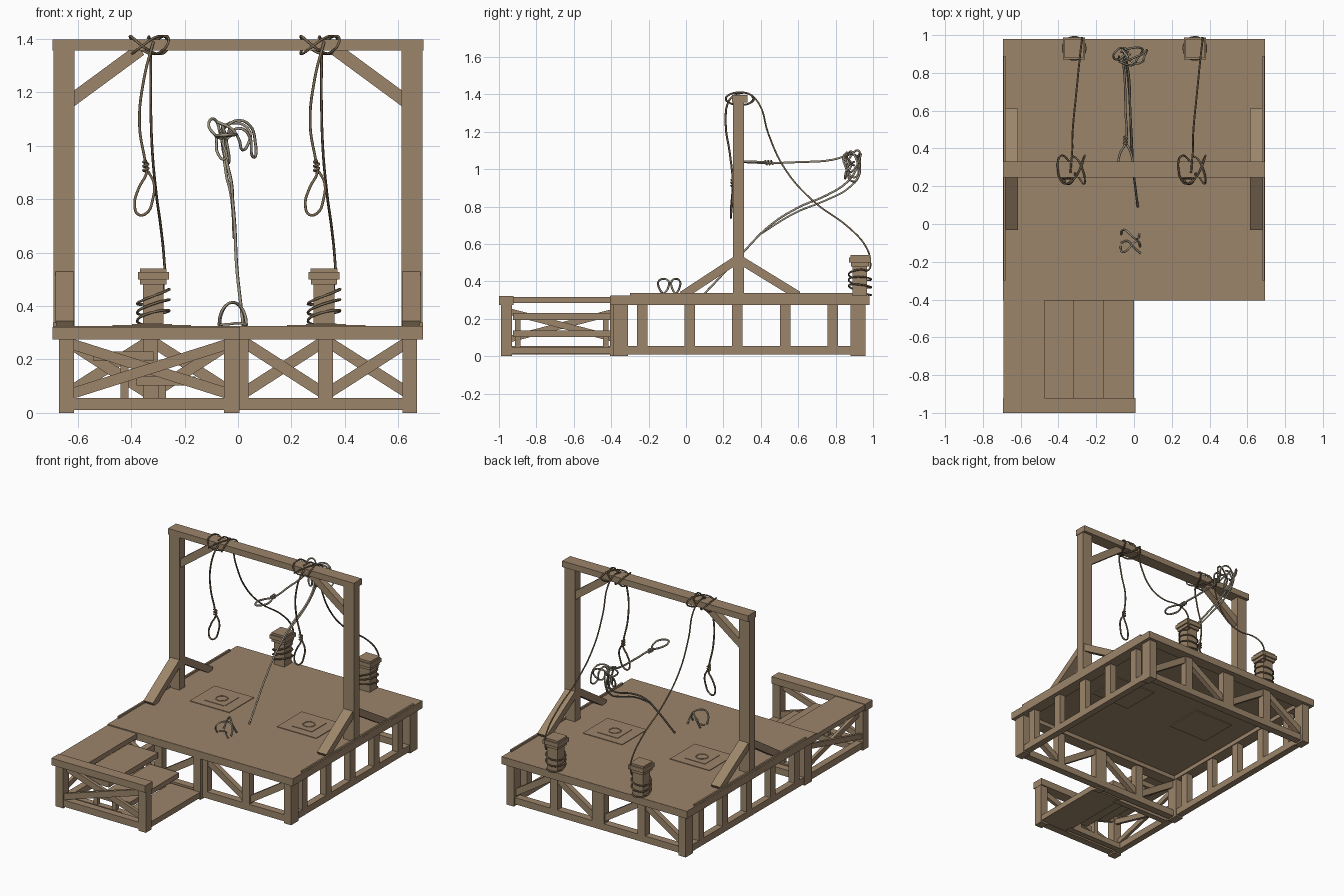
import bpy, math
from mathutils import Vector, Matrix

if "Cube" in bpy.data.objects:
    bpy.data.objects.remove(bpy.data.objects["Cube"])


def material(name, rgb):
    m = bpy.data.materials.new(name)
    m.diffuse_color = (*rgb, 1)
    m.use_nodes = True
    m.node_tree.nodes["Principled BSDF"].inputs["Base Color"].default_value = m.diffuse_color
    return m


WOOD = material("weathered wood", (0.335, 0.235, 0.145))
ROPE = material("brown rope", (0.20, 0.145, 0.085))
GREY_ROPE = material("grey rope", (0.33, 0.285, 0.21))

CUBE_FACES = [(0, 1, 3, 2), (4, 6, 7, 5), (0, 4, 5, 1), (2, 3, 7, 6), (0, 2, 6, 4), (1, 5, 7, 3)]


def block(name, size, matrix):
    """Box of the given size placed by a matrix."""
    verts = [matrix @ Vector((x * size[0], y * size[1], z * size[2]))
             for x in (-.5, .5) for y in (-.5, .5) for z in (-.5, .5)]
    me = bpy.data.meshes.new(name)
    me.from_pydata(verts, [], CUBE_FACES)
    me.materials.append(WOOD)
    ob = bpy.data.objects.new(name, me)
    bpy.context.collection.objects.link(ob)
    return ob


def box(name, x0, x1, y0, y1, z0, z1):
    c = Vector((x0 + x1, y0 + y1, z0 + z1)) / 2
    return block(name, (x1 - x0, y1 - y0, z1 - z0), Matrix.Translation(c))


def strut(name, a, b, width, depth, normal):
    """Slanted plank from a to b; depth is measured along normal."""
    a, b, n = Vector(a), Vector(b), Vector(normal)
    d = (b - a).normalized()
    rot = Matrix((d, n.cross(d), n)).transposed().to_4x4()
    return block(name, ((b - a).length, width, depth), Matrix.Translation((a + b) / 2) @ rot)


def rope(name, points, radius, mat, closed=False):
    """Smooth round cord through the points."""
    cu = bpy.data.curves.new(name, 'CURVE')
    cu.dimensions = '3D'
    cu.bevel_depth, cu.bevel_resolution, cu.resolution_u = radius, 1, 5
    cu.use_fill_caps = True
    sp = cu.splines.new('BEZIER')
    sp.bezier_points.add(len(points) - 1)
    for bp, p in zip(sp.bezier_points, points):
        bp.co = p
        bp.handle_left_type = bp.handle_right_type = 'AUTO'
    sp.use_cyclic_u = closed
    cu.materials.append(mat)
    ob = bpy.data.objects.new(name, cu)
    bpy.context.collection.objects.link(ob)
    bpy.ops.object.select_all(action='DESELECT')
    ob.select_set(True)
    bpy.context.view_layer.objects.active = ob
    bpy.ops.object.convert(target='MESH')
    bpy.ops.object.shade_smooth_by_angle(angle=math.radians(80))


X, Y = (1, 0, 0), (0, 1, 0)

# Platform deck with its rim beams
box("deck", -.692, .692, -.404, .979, .303, .325)
for y0, n in ((-.405, "front"), (.90, "back")):
    box(n + "_rim_beam", -.693, .693, y0, y0 + .08, .275, .323)
for s in (-1, 1):
    xs = sorted((s * .693, s * .613))
    box("side_rim_beam", *xs, -.325, .90, .275, .323)
    xs = sorted((s * .692, s * .680))
    box("deck_edge_strip", *xs, -.30, .89, .324, .338)

# Corner posts, bottom rails and side uprights
for s in (-1, 1):
    xs = sorted((s * .67, s * .615))
    for y in (-.39, .88):
        box("corner_post", *xs, y, y + .08, 0, .28)
    xs = sorted((s * .665, s * .62))
    box("side_bottom_rail", *xs, -.31, .88, .01, .055)
    for i in range(5):
        y = -.235 + i * .255
        box("side_upright", *xs, y - .028, y + .028, .05, .28)

# Front and back panels with slanted bracing
for y, n, low in ((-.36, "front", True), (.92, "back", False)):
    box(n + "_bottom_rail", -.62, .62, y - .025, y + .025, .01, .055)
    box(n + "_centre_post", -.05, .04, y - .025, y + .025, .05, .28)
    for s in (-1, 1):
        box(n + "_middle_post", s * .328 - .028, s * .328 + .028, y - .025, y + .025, .05, .28)
        for xo in (.022, .635):
            xi = .318 if xo < .3 else .338
            z_in, z_out = (.075, .265) if low else (.265, .075)
            strut(n + "_brace", (s * xi, y, z_in), (s * xo, y, z_out), .042, .035, Y)

# Stair enclosure: posts, rails and crossed braces
box("stair_front_top_rail", -.694, .007, -1.0, -.922, .275, .322)
box("stair_front_bottom_rail", -.62, -.04, -.985, -.935, .01, .055)
for x in (-.67, -.052):
    box("stair_front_post", x, x + .057, -.99, -.93, 0, .28)
box("stair_back_post", -.05, .005, -.405, -.36, 0, .28)
for za, zb, y in ((.07, .26, -.97), (.26, .07, -.945)):
    strut("stair_front_brace", (-.63, y, za), (-.03, y, zb), .04, .022, Y)
for za, zb, x in ((.09, .24, -.655), (.24, .09, -.632)):
    strut("stair_side_brace", (x, -.95, za), (x, -.37, zb), .035, .02, X)
box("stair_side_bottom_rail", -.665, -.62, -.935, -.38, .01, .055)

# Landing and descending treads
box("landing", -.692, -.473, -.925, -.40, .285, .318)
box("upper_tread", -.54, -.317, -.925, -.40, .195, .23)
box("lower_tread", -.38, -.16, -.925, -.40, .103, .137)
box("bottom_tread", -.22, .0, -.935, -.40, .012, .05)
for y in (-.90, -.43):
    box("upper_tread_leg", -.44, -.41, y - .015, y + .015, .01, .195)
    box("lower_tread_leg", -.30, -.27, y - .015, y + .015, .01, .103)
    box("stair_floor_rail", -.62, -.2, y - .02, y + .02, .01, .05)

# Upright frame with crossbeam, knee braces and foot braces
box("crossbeam", -.694, .694, .245, .33, 1.357, 1.398)
for s in (-1, 1):
    xs = sorted((s * .69, s * .612))
    box("frame_post", *xs, .25, .31, .31, 1.36)
    strut("knee_brace", (s * .63, .282, 1.165), (s * .365, .282, 1.36), .048, .045, Y)
    for f, y_top, y_end in ((-1, .27, -.02), (1, .29, .60)):
        strut("foot_brace", (s * .648, y_top, .515), (s * .648, y_end, .325), .045, .07, X)

# Floor hatches with inset panel and pull ring
for cx in (-.322, .33):
    box("hatch", cx - .147, cx + .147, .155, .42, .297, .329)
    box("hatch_panel", cx - .075, cx + .075, .21, .365, .32, .332)
    ring = [(cx + .036 * math.cos(a), .288 + .036 * math.sin(a), .332)
            for a in [i * math.tau / 8 for i in range(8)]]
    rope("hatch_ring", ring, .004, WOOD, True)

# Tie-off posts with stepped caps, and the ropes that run to them
for cx in (-.317, .322):
    cy = .93
    for n, h, z0, z1 in (("tie_post", .039, .32, .485), ("cap_collar", .049, .48, .50),
                         ("cap_plate", .058, .50, .527), ("cap_top", .050, .527, .54)):
        box(n, cx - h, cx + h, cy - h, cy + h, z0, z1)

    # Long rope from beam to post, ending in three slanted turns
    line = [(cx - .02, .27, 1.403), (cx - .015, .33, 1.405), (cx - .01, .39, 1.35),
            (cx - .01, .44, 1.19), (cx - .005, .53, 1.0), (cx + .01, .68, .83),
            (cx + .03, .88, .68), (cx + .04, .965, .58), (cx + .043, .985, .51)]
    for i in range(25):
        a = .9 - i * math.tau / 8
        line.append((cx + .06 * math.cos(a), cy + .06 * math.sin(a),
                     .45 - .0046 * i + .018 * math.cos(a * .93)))
    rope("tie_rope", line, .005, ROPE)

    # Loose turns over the crossbeam
    wraps = []
    for i in range(25):
        a = i * math.tau / 8
        wraps.append((cx - .015 + .072 * math.sin(a * .62), .288 + .075 * math.cos(a),
                      1.377 + .033 * math.sin(a)))
    rope("beam_wraps", wraps, .005, ROPE)

    # Hanging rope and its loop
    hang = [(cx + .005, .27, 1.403), (cx - .005, .232, 1.37), (cx - .035, .212, 1.25),
            (cx - .052, .235, 1.08), (cx - .03, .25, .94), (cx - .024, .25, .905),
            (cx - .055, .245, .84), (cx - .07, .24, .78), (cx - .055, .24, .742),
            (cx - .025, .24, .748), (cx - .002, .245, .80), (cx + .002, .25, .86), (cx - .02, .252, .905)]
    rope("hanging_rope", hang, .0055, ROPE)
    knot = [(cx - .028 + .009 * math.cos(a * 1.6), .25 + .009 * math.sin(a * 1.6), .90 + .004 * a)
            for a in range(12)]
    rope("hanging_knot", knot, .005, ROPE)

# Central swinging rope rising from the deck
rope("swinging_rope", [(.02, .09, .325), (.01, .17, .41), (-.005, .30, .55), (-.012, .45, .70),
                       (-.02, .60, .795), (-.025, .76, .865), (-.04, .86, .93), (-.055, .91, 1.0),
                       (-.06, .92, 1.06), (-.03, .88, 1.085)], .006, GREY_ROPE)
rope("swinging_rope_return", [(-.015, .40, .655), (-.02, .58, .765), (-.03, .75, .835),
                              (-.045, .87, .90), (-.05, .93, .98), (-.03, .91, 1.07)], .0055, GREY_ROPE)
rope("swinging_loop", [(-.06, .88, 1.08), (-.05, .78, 1.05), (-.045, .6, 1.038), (-.045, .43, 1.033),
                       (-.075, .37, 1.035), (-.08, .31, 1.038), (-.05, .27, 1.04), (-.012, .31, 1.042),
                       (-.015, .37, 1.04), (-.043, .43, 1.037)], .006, GREY_ROPE)
rope("swinging_knot", [(-.045 + .010 * math.cos(a * 1.6), .42 + .004 * a, 1.035 + .010 * math.sin(a * 1.6))
                       for a in range(12)], .005, GREY_ROPE)

# Tangled coils at the far end of the swinging rope
TANGLE = (
    [(-.045, .90, 1.02), (-.085, .87, 1.04), (-.11, .89, 1.08), (-.09, .92, 1.10), (-.065, .93, 1.04),
     (-.05, .92, .96), (-.035, .89, .935), (-.04, .86, 1.0), (-.06, .86, 1.07)],
    [(-.05, .86, 1.07), (0, .88, 1.095), (.045, .90, 1.075), (.065, .92, 1.01), (.065, .91, .96),
     (.052, .88, .965), (.045, .86, 1.03), (.01, .85, 1.065), (-.04, .88, 1.04)],
    [(-.07, .91, 1.05), (-.02, .93, 1.085), (.04, .93, 1.06), (.035, .90, 1.0), (.015, .87, .985),
     (.005, .85, 1.02), (-.02, .84, 1.06), (-.08, .86, 1.09)],
    [(-.08, .89, 1.03), (-.075, .86, .97), (-.05, .85, .95), (-.055, .87, 1.02), (-.02, .90, 1.04)])
for path in TANGLE:
    rope("tangled_coil", path, .0055, GREY_ROPE)

# Short loose coils lying on the deck
for y, r, lean in ((-.12, .052, .03), (-.055, .048, -.025)):
    arc = [(-.02 + r * math.cos(a), y + lean * math.sin(a * 2), .328 + .085 * math.sin(a))
           for a in [i * math.pi / 6 for i in range(7)]]
    rope("deck_coil", arc, .0055, GREY_ROPE)
rope("deck_rope_end", [(.035, -.155, .33), (0, -.125, .336), (-.035, -.09, .332), (-.07, -.10, .33)],
     .005, GREY_ROPE)
